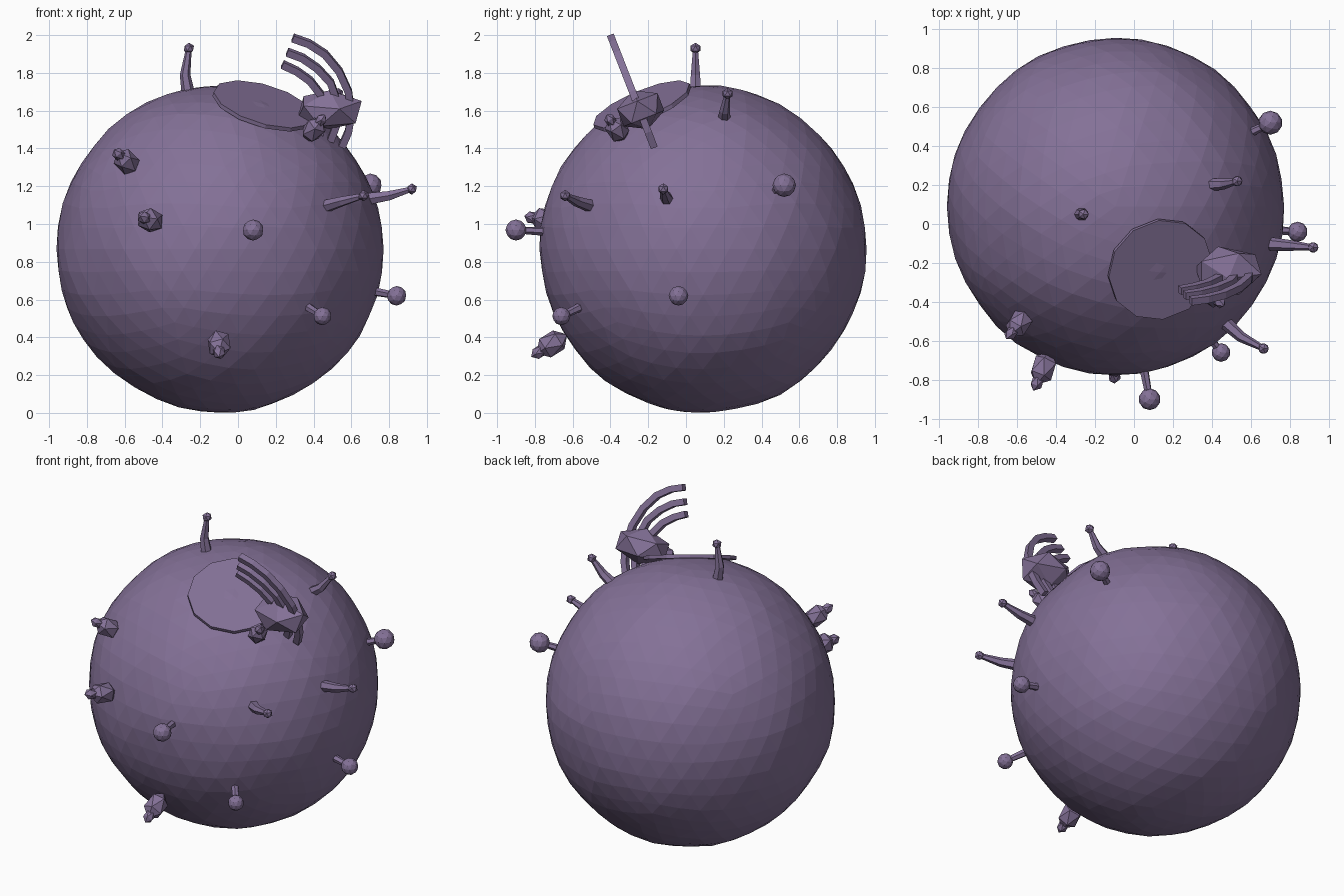
import bpy, bmesh, math
from mathutils import Vector, Matrix, noise

if "Cube" in bpy.data.objects:
    bpy.data.objects.remove(bpy.data.objects["Cube"])

mat = bpy.data.materials.new("dusky_purple")
mat.diffuse_color = (0.23, 0.165, 0.31, 1)
mat.use_nodes = True
mat.node_tree.nodes["Principled BSDF"].inputs["Base Color"].default_value = mat.diffuse_color
CENTRE = Vector((-0.095, 0.09, 0.867))


def finish(name, bm):
    bmesh.ops.recalc_face_normals(bm, faces=bm.faces)
    me = bpy.data.meshes.new(name)
    bm.to_mesh(me)
    bm.free()
    me.materials.append(mat)
    ob = bpy.data.objects.new(name, me)
    bpy.context.collection.objects.link(ob)
    return ob


def aim(loc, axis):
    """Matrix placing local z along the given axis."""
    return Matrix.Translation(loc) @ Vector(axis).to_track_quat('Z', 'Y').to_matrix().to_4x4()


def add_ball(bm, matrix, scale, sub=1):
    bmesh.ops.create_icosphere(bm, subdivisions=sub, radius=1,
                               matrix=matrix @ Matrix.Diagonal((*scale, 1)))


def add_tube(bm, pts, radii, sides, ref=(0.3, 0.2, 0.93), turn=0.0):
    pts = [Vector(p) for p in pts]
    rings = []
    for i, p in enumerate(pts):
        t = (pts[min(i + 1, len(pts) - 1)] - pts[max(i - 1, 0)]).normalized()
        u = Vector(ref).cross(t).normalized()
        v = t.cross(u)
        rings.append([bm.verts.new(p + radii[i] * (u * math.cos(a) + v * math.sin(a)))
                      for a in (turn + 2 * math.pi * k / sides for k in range(sides))])
    for a, b in zip(rings, rings[1:]):
        for k in range(sides):
            bm.faces.new((a[k], a[(k + 1) % sides], b[(k + 1) % sides], b[k]))
    bm.faces.new(rings[0])
    bm.faces.new(rings[-1])


# slightly lumpy round body
bm = bmesh.new()
bmesh.ops.create_icosphere(bm, subdivisions=4, radius=0.866)
for v in bm.verts:
    d = v.co.normalized()
    v.co *= 1 + 0.012 * noise.noise(d * 3.0)
    v.co += CENTRE
finish("body", bm)

# flat tilted disc on top
bm = bmesh.new()
loc = Vector((0.135, -0.232, 1.625))
bmesh.ops.create_cone(bm, cap_ends=True, segments=12, radius1=0.277, radius2=0.277,
                      depth=0.022, matrix=aim(loc, (0.262, -0.372, 0.89)))
finish("top_disc", bm)

# curved horns with knob tips: base, middle, tip
horns = [
    ((-0.26, 0.05, 1.67), (-0.28, 0.05, 1.79), (-0.26, 0.05, 1.93)),
    ((0.36, 0.20, 1.53), (0.46, 0.205, 1.60), (0.53, 0.22, 1.69)),
    ((0.67, -0.10, 1.13), (0.80, -0.11, 1.15), (0.92, -0.12, 1.185)),
    ((0.45, -0.49, 1.09), (0.55, -0.58, 1.12), (0.665, -0.64, 1.15)),
]
for i, (a, b, c) in enumerate(horns):
    bm = bmesh.new()
    ref = (0, 1, 0) if i == 0 else (0, 0, 1)
    add_tube(bm, (a, b, c), (0.037, 0.028, 0.015), 6, ref)
    add_ball(bm, Matrix.Translation(c), (0.03, 0.03, 0.03))
    finish(f"horn_{i + 1}", bm)

# round knobs on thin stalks: base, ball centre, ball radius
knobs = [
    ((0.58, 0.46, 1.17), (0.70, 0.52, 1.205), 0.062),
    ((0.71, -0.03, 0.645), (0.84, -0.04, 0.62), 0.052),
    ((0.05, -0.74, 0.96), (0.08, -0.90, 0.968), 0.056),
    ((0.37, -0.56, 0.56), (0.447, -0.66, 0.512), 0.048),
]
for i, (a, b, r) in enumerate(knobs):
    bm = bmesh.new()
    add_tube(bm, (a, b), (0.024, 0.018), 6)
    add_ball(bm, Matrix.Translation(b), (r, r, r), 2)
    finish(f"stalk_knob_{i + 1}", bm)

# pointed nuggets: fat stone with a smaller tip
nuggets = [((-0.59, -0.51, 1.33), 0.064), ((-0.465, -0.74, 1.02), 0.068),
           ((-0.10, -0.71, 0.365), 0.068), ((0.40, -0.365, 1.50), 0.06)]
for i, (p, r) in enumerate(nuggets):
    p = Vector(p)
    d = (p - CENTRE).normalized()
    bm = bmesh.new()
    add_ball(bm, aim(p, d), (r, r, r * 1.4))
    add_ball(bm, aim(p + d * r * 1.15, d), (r * 0.52, r * 0.52, r * 0.75))
    finish(f"nugget_{i + 1}", bm)

# leaning faceted gem
bm = bmesh.new()
add_ball(bm, Matrix.Translation((0.485, -0.24, 1.605)) @ Matrix.Rotation(0.37, 4, 'X'),
         (0.19, 0.135, 0.11))
finish("gem", bm)

# three curved ribs through the gem, all in one leaning plane (front x, z)
ribs = [
    [(0.29, 1.985), (0.375, 1.955), (0.46, 1.90), (0.535, 1.81), (0.585, 1.70), (0.60, 1.58),
     (0.585, 1.49), (0.55, 1.41)],
    [(0.26, 1.91), (0.34, 1.88), (0.42, 1.825), (0.49, 1.75), (0.525, 1.65), (0.53, 1.55), (0.49, 1.44)],
    [(0.235, 1.845), (0.31, 1.81), (0.38, 1.76), (0.435, 1.69), (0.46, 1.60), (0.45, 1.52), (0.42, 1.45)],
]
for i, pts in enumerate(ribs):
    bm = bmesh.new()
    add_tube(bm, [(x, -0.26 - 0.39 * (z - 1.64), z) for x, z in pts],
             [0.027] * len(pts), 4, (0, 1, 0.39), math.pi / 4)
    finish(f"rib_{i + 1}", bm)
